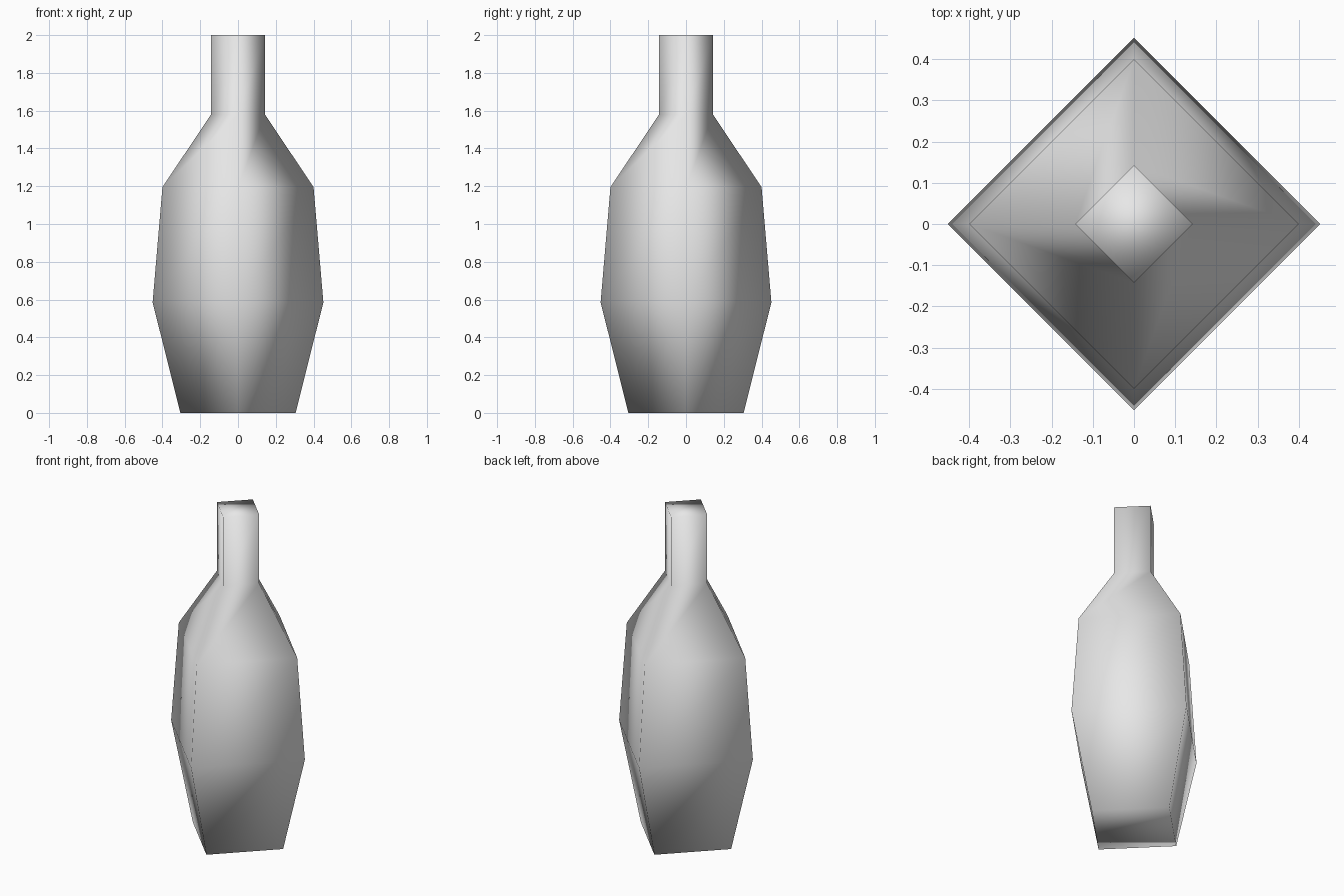
import bpy
import bmesh
from math import cos, sin, tau

cube = bpy.data.objects.get("Cube")
if cube:
    bpy.data.objects.remove(cube, do_unlink=True)

SIDES = 4

# Bottle outline: (corner radius, height)
PROFILE = [
    (0.305, 0.0),    # base
    (0.452, 0.585),  # belly
    (0.40, 1.195),   # shoulder
    (0.143, 1.58),   # neck root
    (0.143, 2.0),    # mouth
]


def make_material(name, color):
    mat = bpy.data.materials.new(name)
    mat.use_nodes = True
    mat.diffuse_color = color
    mat.node_tree.nodes["Principled BSDF"].inputs["Base Color"].default_value = color
    return mat


def lathe(name, profile, sides, mat):
    """Sweep a profile round z with few sides, capped and fully smooth."""
    bm = bmesh.new()
    rings = [[bm.verts.new((r * cos(tau * i / sides), r * sin(tau * i / sides), z))
              for i in range(sides)] for r, z in profile]
    for low, high in zip(rings, rings[1:]):
        for i in range(sides):
            j = (i + 1) % sides
            bm.faces.new((low[i], low[j], high[j], high[i]))
    bm.faces.new(rings[0][::-1])
    bm.faces.new(rings[-1])
    for face in bm.faces:
        face.smooth = True
    mesh = bpy.data.meshes.new(name)
    bm.to_mesh(mesh)
    bm.free()
    mesh.materials.append(mat)
    obj = bpy.data.objects.new(name, mesh)
    bpy.context.collection.objects.link(obj)
    return obj


# Bottle: one closed four-sided body with belly, shoulder and neck
lathe("bottle", PROFILE, SIDES, make_material("light grey", (0.8, 0.8, 0.8, 1.0)))
